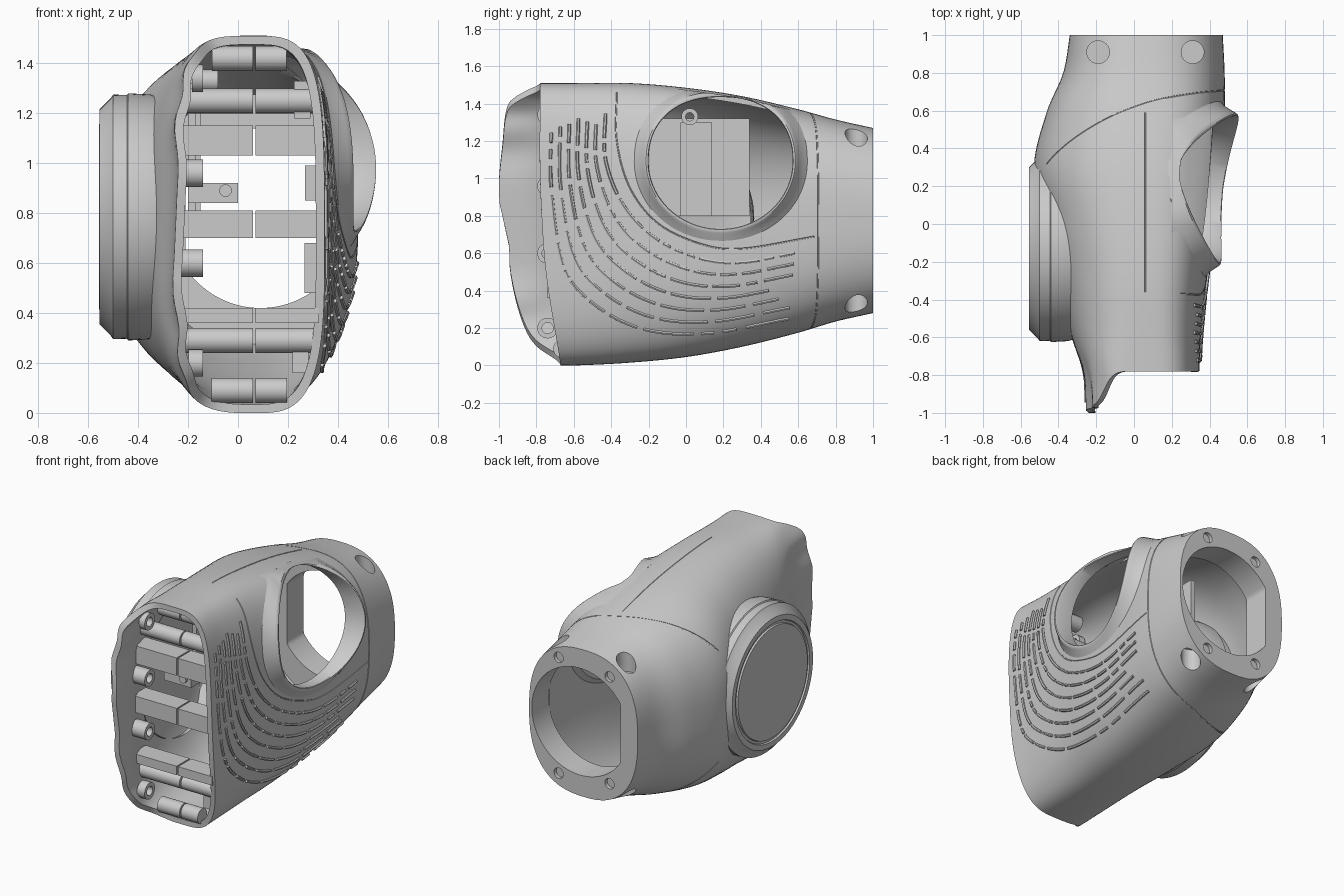
import bpy, bmesh, random
from math import sin, cos, pi, radians
from mathutils import Vector

if "Cube" in bpy.data.objects:
    bpy.data.objects.remove(bpy.data.objects["Cube"])

random.seed(4)
XC, WALL = 0.06, 0.035

def interp(table, t, c=1):
    """Smooth (cubic) lookup of column c in a table sorted by column 0."""
    t = min(max(t, table[0][0]), table[-1][0])
    i = next(k for k in range(len(table) - 1) if t <= table[k + 1][0])
    def slope(k):
        a, b = table[max(k - 1, 0)], table[min(k + 1, len(table) - 1)]
        return (b[c] - a[c]) / (b[0] - a[0])
    p, q = table[i], table[i + 1]
    h = q[0] - p[0]
    u = (t - p[0]) / h
    return (p[c] * (2*u**3 - 3*u*u + 1) + q[c] * (3*u*u - 2*u**3)
            + h * slope(i) * (u**3 - 2*u*u + u) + h * slope(i + 1) * (u**3 - u*u))

def finish(obj, angle=35):
    bpy.ops.object.select_all(action='DESELECT')
    obj.select_set(True)
    bpy.context.view_layer.objects.active = obj
    bpy.ops.object.shade_smooth_by_angle(angle=radians(angle))
    return obj

def loft(name, rings, wrap=False, cap=False):
    """Skin closed rings of equal length; wrap joins last to first, cap fills the ends."""
    bm = bmesh.new()
    vs = [[bm.verts.new(p) for p in r] for r in rings]
    n = len(vs[0])
    for i in range(len(vs) if wrap else len(vs) - 1):
        a, b = vs[i], vs[(i + 1) % len(vs)]
        for j in range(n):
            k = (j + 1) % n
            bm.faces.new((a[j], a[k], b[k], b[j]))
    if cap:
        bm.faces.new(vs[0])
        bm.faces.new(vs[-1])
    bmesh.ops.recalc_face_normals(bm, faces=bm.faces)
    me = bpy.data.meshes.new(name)
    bm.to_mesh(me)
    bm.free()
    obj = bpy.data.objects.new(name, me)
    bpy.context.collection.objects.link(obj)
    return finish(obj)

def lathe(name, profile, centre, axis='X', n=32, **kw):
    """Turn (offset, radius) pairs about an axis through centre."""
    c, rings = Vector(centre), []
    for d, r in profile:
        ring = []
        for k in range(n):
            u, v = r * cos(2*pi*k/n), r * sin(2*pi*k/n)
            ring.append(c + Vector({'X': (d, u, v), 'Y': (u, d, v), 'Z': (u, v, d)}[axis]))
        rings.append(ring)
    return loft(name, rings, **kw)

def box(name, x, y, z):
    return loft(name, [[(a, y[0], z[0]), (a, y[1], z[0]), (a, y[1], z[1]), (a, y[0], z[1])] for a in x], cap=True)

def tubes(name, paths, r):
    cu = bpy.data.curves.new(name, 'CURVE')
    cu.dimensions, cu.bevel_depth, cu.bevel_resolution, cu.use_fill_caps = '3D', r, 1, True
    for path in paths:
        sp = cu.splines.new('POLY')
        sp.points.add(len(path) - 1)
        for pt, p in zip(sp.points, path):
            pt.co = (*p, 1)
    obj = bpy.data.objects.new(name, cu)
    bpy.context.collection.objects.link(obj)
    bpy.ops.object.select_all(action='DESELECT')
    obj.select_set(True)
    bpy.context.view_layer.objects.active = obj
    bpy.ops.object.convert(target='MESH')
    return finish(bpy.context.view_layer.objects.active)

def cut(obj, cutter):
    m = obj.modifiers.new('cut', 'BOOLEAN')
    m.operation, m.solver, m.object = 'DIFFERENCE', 'EXACT', cutter
    bpy.context.view_layer.objects.active = obj
    bpy.ops.object.modifier_move_to_index(modifier=m.name, index=0)
    bpy.ops.object.modifier_apply(modifier=m.name)
    bpy.data.objects.remove(cutter)

# Body sections along y: y, left x, right x, bottom z, top z, right and left squareness
BODY = [(-1, -.25, .33, 0, 1.51, 3.9, 3.9), (-.8, -.265, .345, 0, 1.51, 3.7, 3.9), (-.6, -.33, .355, 0, 1.51, 3.3, 3),
        (-.3, -.40, .385, .015, 1.51, 3, 2.5), (0, -.47, .43, .045, 1.485, 2.9, 2.4), (.3, -.53, .46, .1, 1.44, 2.8, 2.4),
        (.6, -.46, .48, .175, 1.37, 2.7, 2.5), (.8, -.375, .48, .235, 1.315, 2.6, 2.5), (1, -.34, .47, .28, 1.27, 2.5, 2.5)]
RIM_LEFT = [(0, -.67), (.1, -.8), (.25, -.88), (.5, -.94), (.7, -.95), (.9, -1), (1.2, -.98), (1.4, -.95), (1.47, -.88), (1.51, -.79)]
RIM_RIGHT = [(0, -.67), (.5, -.75), (1, -.78), (1.51, -.78)]

def surf(t, y, inset=0.0):
    xl, xr, z0, z1, nr, nl = (interp(BODY, y, c) for c in range(1, 7))
    c, s = cos(t), sin(t)
    n = nr if c > 0 else nl
    a = (xr - XC if c > 0 else XC - xl) - inset
    x = XC + a * abs(c) ** (2 / n) * (1 if c > 0 else -1)
    if c < 0:  # finger waves along the left front edge
        x += .01 * cos(2*pi*(z0 + z1 + s) / .4) * abs(c) * min(max((-.7 - y) / .2, 0), 1)
    z = (z0 + z1) / 2 + ((z1 - z0) / 2 - inset) * abs(s) ** (2 / n) * (1 if s > 0 else -1)
    return x, y, z

def side_x(y, z, left=False, inset=0.0):
    xl, xr, z0, z1, nr, nl = (interp(BODY, y, c) for c in range(1, 7))
    n = nl if left else nr
    u = min(abs(z - (z0 + z1) / 2) / ((z1 - z0) / 2 - inset), .975)
    w = (1 - u ** n) ** (1 / n)
    return XC - (XC - xl - inset) * w if left else XC + (xr - XC - inset) * w

def rim_y(t):
    x, _, z = surf(t, -.8)
    w = min(max((-.02 - x) / .2, 0), 1)
    w = w * w * (3 - 2 * w)
    return interp(RIM_LEFT, z) * w + interp(RIM_RIGHT, z) * (1 - w)

# Main shell: outer skin, rear plate with D-shaped hole, inner skin
N = 112
T = [2*pi*(k + .5)/N for k in range(N)]
def skin(inset, y_end):
    rows = [[surf(t, rim_y(t) * (1 - s/8) - .5 * s/8, inset) for t in T] for s in range(8)]
    return rows + [[surf(t, -.5 + (y_end + .5) * k/32, inset) for t in T] for k in range(33)]
def rear_hole(y):
    return [(max(.09 + .36 * cos(t), -.21), y, .78 + .36 * sin(t)) for t in T]
shell = loft('main_shell', skin(0, 1) + [rear_hole(1), rear_hole(.82)] + skin(WALL, .82)[::-1], wrap=True)

# Thumb opening and its raised collar
def oval(k):
    pts = []
    for j in range(72):
        c, s = cos(2*pi*j/72), sin(2*pi*j/72)
        e = .88 if s > 0 else 1
        pts.append((c, .185 + k * .385 * abs(c)**e * (1 if c > 0 else -1),
                    1.09 + k * (.345 if s > 0 else .36) * abs(s)**e * (1 if s > 0 else -1)))
    return pts
cut(shell, loft('thumb_cutter', [[(x, y, z) for _, y, z in oval(1.02)] for x in (.17, .8)], cap=True))
def collar_ring(k, rise, drop=0.0):
    ring = []
    for (c, y, z), (_, y1, z1) in zip(oval(k), oval(1)):
        z = min(z, interp(BODY, y, 4) - .012)
        lift = .022 + .045 * c * c + .022 * max(c, 0)
        base = side_x(y, z) if k > 1.1 else side_x(y1, z1)
        ring.append((base + rise * lift - drop, y, z))
    return ring
loft('thumb_collar', [collar_ring(1.24, 0, .012), collar_ring(1.15, .22), collar_ring(1.08, .7), collar_ring(1.055, .9),
     collar_ring(1.035, 1), collar_ring(1.01, 1), collar_ring(1, .85), collar_ring(1, 0, .06), collar_ring(1.08, 0, .06)], wrap=True)

# Rear screw pockets and end-face screw holes
for x in (-.19, .31):
    for z in ((1.13, 1.5), (.05, .43)):
        cut(shell, lathe('pocket_cutter', [(z[0], .06), (z[1], .06)], (x, .91, 0), 'Z', cap=True))
for x, z in ((-.13, 1.14), (.25, 1.17), (-.13, .42), (.25, .39)):
    cut(shell, lathe('screw_cutter', [(.975, .035), (1.1, .035)], (x, 0, z), 'Y', 20, cap=True))

# Parting lines cut into the skin
SEAM_Y = [(-.55, .1), (-.4, .36), (-.2, .53), (.06, .64), (.3, .69), (.5, .71)]
rear = [surf(t, interp(SEAM_Y, surf(t, .5)[0])) for t in (radians(-150 + 3 * k) for k in range(101))]
SIDE = [(-.37, 1.46), (-.37, 1.2), (-.3, .95), (-.15, .76), (.08, .65), (.3, .625), (.69, .69)]
RIB_IN = [(-.43, 1.36), (-.43, 1.1), (-.33, .85), (-.15, .67), (.08, .57), (.3, .55), (.58, .6)]
RIB_OUT = [(-.72, 1.28), (-.72, .95), (-.66, .55), (-.52, .35), (-.25, .2), (.1, .17), (.55, .25)]
def on_side(points, samples, out):
    ty, tz = [(i, p[0]) for i, p in enumerate(points)], [(i, p[1]) for i, p in enumerate(points)]
    path = []
    for k in range(samples):
        y, z = interp(ty, 6 * k / (samples - 1)), interp(tz, 6 * k / (samples - 1))
        path.append((side_x(y, z) + out, y, z))
    return path
top = [(XC, y, interp(BODY, y, 4)) for y in (-.36 + .05 * k for k in range(21)) if y < .63]
for path in (rear, on_side(SIDE, 60, 0), top):
    cut(shell, tubes('seam_cutter', [path], .004))
finish(shell)

# Broken grip ribs on the right side
dashes = []
for r in range(7):
    f = r / 6
    line = on_side([(a[0]*(1-f) + b[0]*f, a[1]*(1-f) + b[1]*f) for a, b in zip(RIB_IN, RIB_OUT)], 110, .003)
    i = random.randint(0, 4)
    while i < 105:
        j = min(i + random.choice((3, 6, 9, 14)), 109)
        dashes.append(line[i:j + 1])
        i = j + 2
tubes('grip_ribs', dashes, .009)

# Round side cover on the left
lathe('side_cover', [(-.30, .475), (-.35, .49), (-.44, .495), (-.445, .488), (-.5, .49), (-.51, .475), (-.545, .44), (-.555, .43),
      (-.555, .395), (-.545, .39), (-.545, .375), (-.555, .37), (-.555, .02)], (0, -.13, .785), n=96)
lathe('side_cover_face', [(-.55, .371), (-.556, .371)], (0, -.13, .785), n=96, cap=True)

# Screw posts and cross bars inside the front, split at the middle
for z in (1.42, 1.25, .29, .09):
    edge = z + .05 if z > .75 else z - .05
    lo, hi = side_x(-.66, edge, True, .02), side_x(-.66, edge, False, .02)
    for a, b in ((lo, .06), (.07, hi)):
        lathe('screw_post', [(a, .05), (b, .05)], (0, -.66, z), cap=True)
for z0, z1 in ((1.03, 1.15), (.7, .81), (.36, .42)):
    for a, b in ((-.27, .06), (.07, .325)):
        box('cross_bar', (a, b), (-.74, -.6), (z0, z1))

# Hinge bosses on the left wall, pads on the right wall
for z in (1.34, .96, .6, .2):
    a = side_x(-.8, z + (.055 if z > .75 else -.055), True, .02)
    lathe('hinge_boss', [(a, .055), (-.14, .055), (-.14, .03), (a, .03)], (0, -.74, z), wrap=True)
for z0, z1 in ((1.18, 1.33), (.85, .99), (.48, .68), (.16, .33)):
    b = min(side_x(-.6, z, False, .02) for z in (z0, z1))
    box('wall_pad', (b - .065, b), (-.68, -.5), (z0, z1))

# Inner plate and screw eye seen through the thumb opening
box('inner_plate', (-.2, -.17), (-.2, .34), (.8, 1.32))
box('inner_plate_rib', (-.17, -.15), (-.03, .14), (.8, 1.3))
lathe('screw_eye', [(-.2, .045), (-.08, .045), (-.08, .022), (-.2, .022)], (0, .02, 1.33), wrap=True)
box('bracket', (-.2, 0), (-.5, -.35), (.84, .92))
lathe('bracket_screw', [(-.52, .025), (-.5, .025)], (-.05, 0, .89), 'Y', cap=True)
